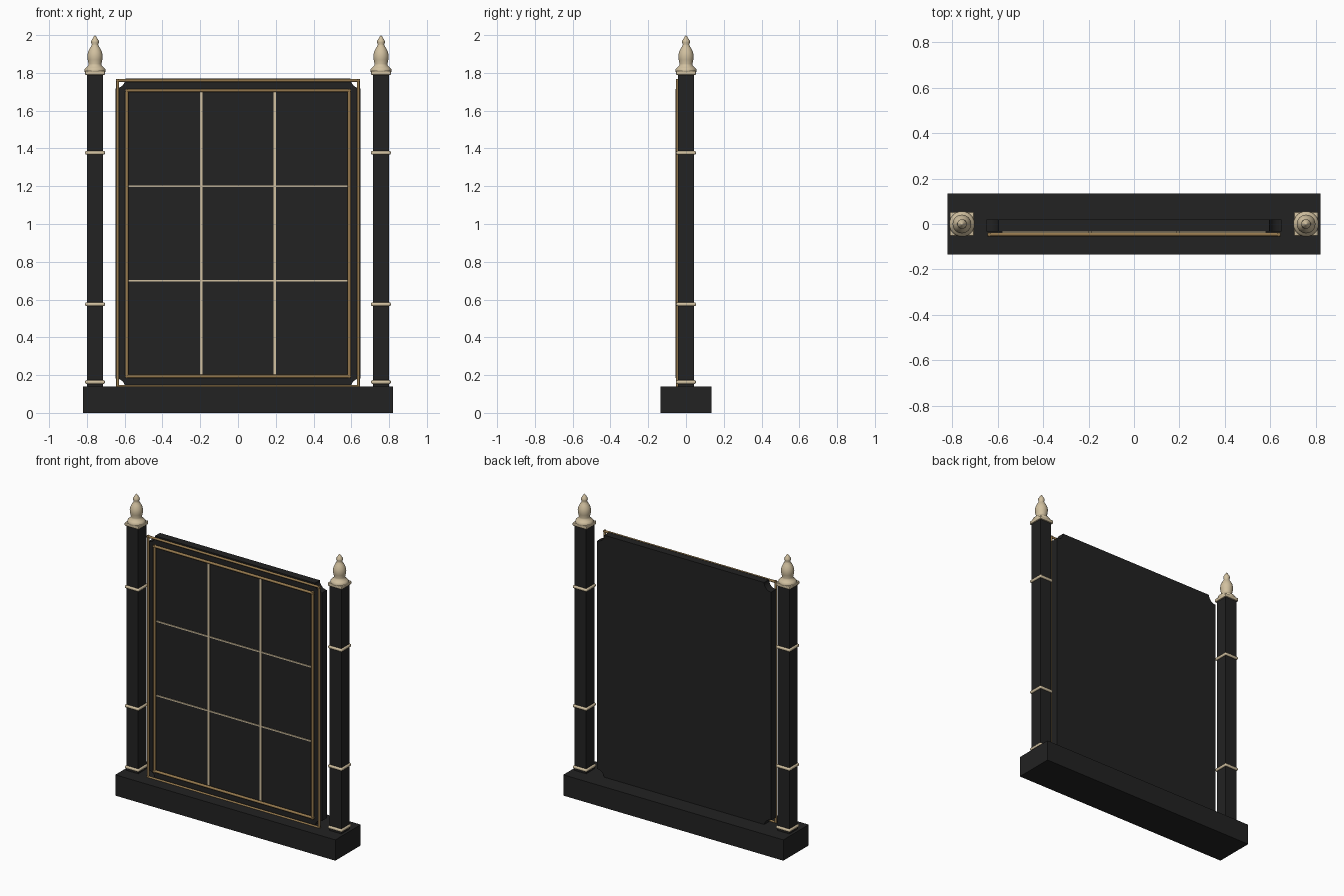
import bpy, bmesh, math
from mathutils import Vector

if "Cube" in bpy.data.objects:
    bpy.data.objects.remove(bpy.data.objects["Cube"])


def material(name, rgb):
    m = bpy.data.materials.new(name)
    m.diffuse_color = (*rgb, 1)
    m.use_nodes = True
    m.node_tree.nodes["Principled BSDF"].inputs["Base Color"].default_value = m.diffuse_color
    return m


BLACK = material("lacquer black", (0.016, 0.016, 0.016))
GOLD = material("antique gold", (0.30, 0.19, 0.075))
IVORY = material("pale ivory", (0.64, 0.53, 0.35))


def finish(name, bm, mat, smooth=False):
    bmesh.ops.recalc_face_normals(bm, faces=bm.faces)
    me = bpy.data.meshes.new(name)
    bm.to_mesh(me)
    bm.free()
    me.materials.append(mat)
    ob = bpy.data.objects.new(name, me)
    bpy.context.collection.objects.link(ob)
    if smooth:
        bpy.ops.object.select_all(action='DESELECT')
        ob.select_set(True)
        bpy.context.view_layer.objects.active = ob
        bpy.ops.object.shade_smooth_by_angle(angle=math.radians(40))
    return ob


def box(name, centre, size, mat, bevel=0):
    bm = bmesh.new()
    bmesh.ops.create_cube(bm, size=1)
    for v in bm.verts:
        v.co = Vector(c + a * s for c, a, s in zip(centre, v.co, size))
    if bevel:
        bmesh.ops.bevel(bm, geom=bm.edges[:], offset=bevel, segments=3,
                        profile=0.5, affect='EDGES')
    return finish(name, bm, mat, bool(bevel))


def rod(name, a, b, r, mat):
    a, b = Vector(a), Vector(b)
    bm = bmesh.new()
    bmesh.ops.create_cone(bm, cap_ends=True, segments=12, radius1=r, radius2=r,
                          depth=(b - a).length)
    bm.transform((b - a).to_track_quat('Z', 'Y').to_matrix().to_4x4())
    bmesh.ops.translate(bm, vec=(a + b) / 2, verts=bm.verts)
    return finish(name, bm, mat, True)


def lathe(name, x, profile, mat, n=24):
    bm = bmesh.new()
    vs = [bm.verts.new((r, 0, z)) for r, z in profile]
    es = [bm.edges.new(p) for p in zip(vs, vs[1:])]
    bmesh.ops.spin(bm, geom=vs + es, cent=(0, 0, 0), axis=(0, 0, 1),
                   angle=math.tau, steps=n)
    bmesh.ops.remove_doubles(bm, verts=bm.verts, dist=1e-5)
    bmesh.ops.translate(bm, vec=(x, 0, 0), verts=bm.verts)
    return finish(name, bm, mat, True)


# plinth
box("base", (0, 0, 0.07), (1.64, 0.27, 0.14), BLACK)

# panel with scooped corners
W, H, R, CZ = 0.648, 0.82, 0.052, 0.95
outline = []
for sx, sz, start in ((1, 1, 270), (-1, 1, 0), (-1, -1, 90), (1, -1, 180)):
    for i in range(9):
        t = math.radians(start - i * 90 / 8)
        outline.append((sx * W + R * math.cos(t), CZ + sz * H + R * math.sin(t)))
# each arc must run along the counter-clockwise outline
bm = bmesh.new()
pts = []
for sx, sz, a0, a1 in ((1, 1, 270, 180), (-1, 1, 360, 270),
                       (-1, -1, 90, 0), (1, -1, 180, 90)):
    for i in range(9):
        t = math.radians(a0 + (a1 - a0) * i / 8)
        pts.append((sx * W + R * math.cos(t), CZ + sz * H + R * math.sin(t)))
face = bm.faces.new([bm.verts.new((x, -0.032, z)) for x, z in pts])
ext = bmesh.ops.extrude_face_region(bm, geom=[face], use_keep_orig=True)
bmesh.ops.translate(bm, vec=(0, 0.052, 0),
                    verts=[g for g in ext['geom'] if isinstance(g, bmesh.types.BMVert)])
finish("panel", bm, BLACK)

# two gold frames on the front face
for label, w, h, r in (("outer", 0.637, 0.81, 0.008), ("inner", 0.589, 0.757, 0.009)):
    y = -0.046
    for s, side in ((-1, "left"), (1, "right")):
        rod(f"{label}_frame_{side}", (s * w, y, CZ - h - r), (s * w, y, CZ + h + r), r, GOLD)
    for s, side in ((-1, "bottom"), (1, "top")):
        rod(f"{label}_frame_{side}", (-w - r, y, CZ + s * h), (w + r, y, CZ + s * h), r, GOLD)

# ivory dividing strips
for s in (-1, 1):
    box("vertical_strip", (s * 0.194, -0.034, CZ), (0.013, 0.008, 1.5), IVORY)
    box("horizontal_strip", (0, -0.0335, CZ + s * 0.25), (1.16, 0.007, 0.009), IVORY)

# posts with rings and turned finials
PROFILE = [(0, 1.80), (0.05, 1.80), (0.056, 1.808), (0.056, 1.818), (0.048, 1.828),
           (0.036, 1.838), (0.034, 1.848), (0.039, 1.87), (0.041, 1.89),
           (0.037, 1.91), (0.028, 1.93), (0.019, 1.943), (0.017, 1.952),
           (0.021, 1.962), (0.02, 1.97), (0.012, 1.983), (0.005, 1.994), (0, 2.0)]
for s, side in ((-1, "left"), (1, "right")):
    x = s * 0.757
    box(f"{side}_post", (x, 0, 0.96), (0.087, 0.087, 1.66), BLACK)
    for z in (0.163, 0.575, 1.377):
        box(f"{side}_post_ring", (x, 0, z), (0.105, 0.105, 0.02), IVORY, 0.008)
    box(f"{side}_post_cap", (x, 0, 1.80), (0.105, 0.105, 0.022), IVORY, 0.004)
    lathe(f"{side}_finial", x, PROFILE, IVORY)
